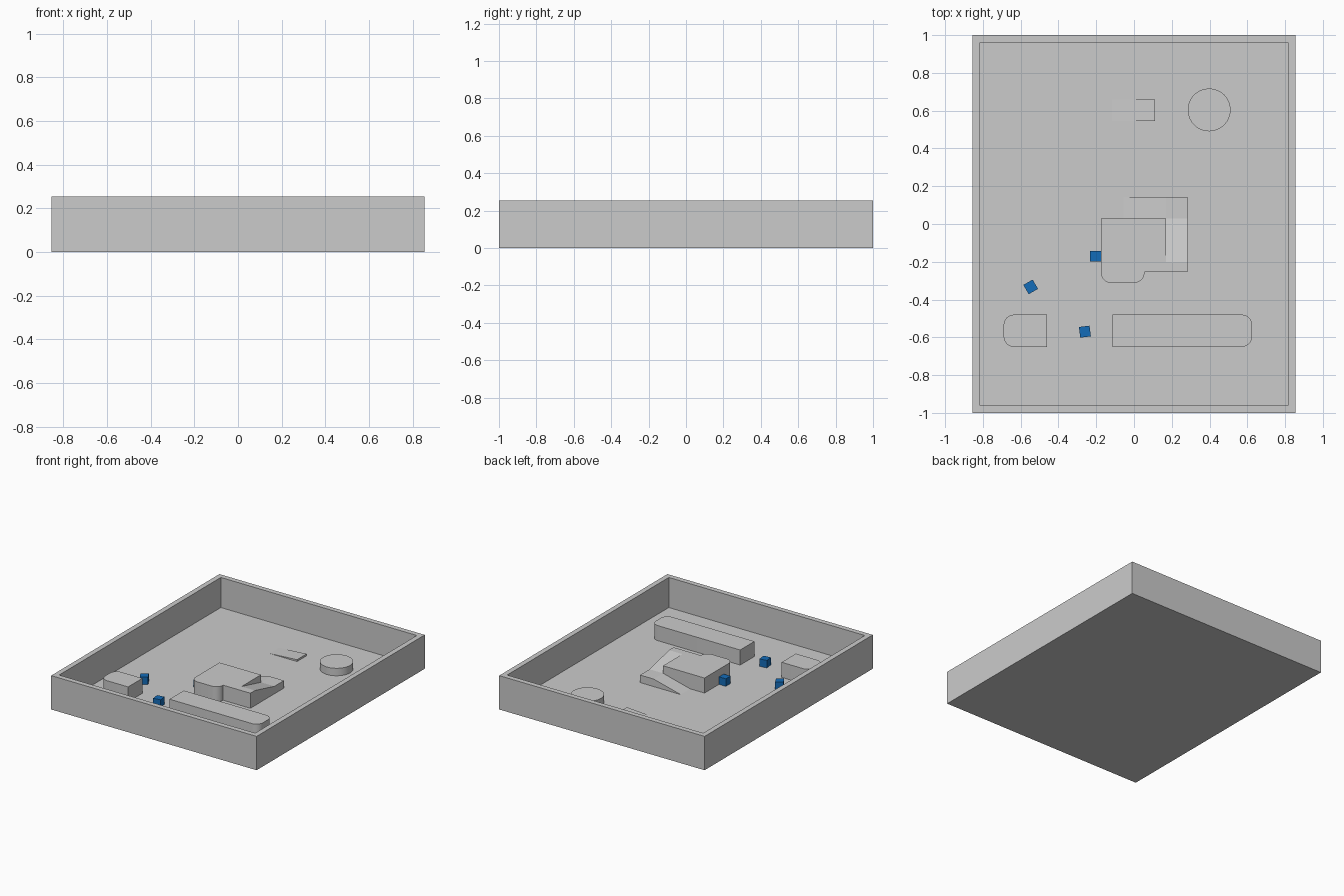
import bpy
import bmesh
import math
from mathutils import Vector

if "Cube" in bpy.data.objects:
    bpy.data.objects.remove(bpy.data.objects["Cube"], do_unlink=True)

UNIT = 0.0566              # wall thickness, the module of the whole layout
FLOOR = UNIT / 2           # top of the tray bottom
LOW = FLOOR + UNIT         # landing level
HIGH = FLOOR + 2 * UNIT    # platform level
RIM = FLOOR + 4 * UNIT


def material(name, color):
    mat = bpy.data.materials.new(name)
    mat.use_nodes = True
    mat.diffuse_color = color
    mat.node_tree.nodes["Principled BSDF"].inputs["Base Color"].default_value = color
    return mat


GREY = material("light grey", (0.6, 0.6, 0.6, 1))
BLUE = material("blue", (0.007, 0.15, 0.48, 1))


def finish(bm, name, mat):
    bmesh.ops.recalc_face_normals(bm, faces=bm.faces)
    mesh = bpy.data.meshes.new(name)
    bm.to_mesh(mesh)
    bm.free()
    mesh.materials.append(mat)
    obj = bpy.data.objects.new(name, mesh)
    bpy.context.collection.objects.link(obj)
    return obj


def smooth(obj):
    bpy.ops.object.select_all(action="DESELECT")
    obj.select_set(True)
    bpy.context.view_layer.objects.active = obj
    bpy.ops.object.shade_smooth_by_angle(angle=math.radians(30))


def prism(name, points, direction, rounded=()):
    """Extrude an outline along a direction, rounding the chosen corners."""
    bm = bmesh.new()
    verts = [bm.verts.new(p) for p in points]
    face = bm.faces.new(verts)
    grown = bmesh.ops.extrude_face_region(bm, geom=[face], use_keep_orig=True)["geom"]
    tops = [g for g in grown if isinstance(g, bmesh.types.BMVert)]
    bmesh.ops.translate(bm, verts=tops, vec=direction)
    if rounded:
        step = Vector(direction)
        edges = [e for e in bm.edges for i in rounded
                 if any((v.co - Vector(points[i])).length < 1e-5 for v in e.verts)
                 and abs((e.verts[0].co - e.verts[1].co).normalized().dot(step.normalized())) > 0.99]
        bmesh.ops.bevel(bm, geom=edges, offset=UNIT * 0.96, segments=10,
                        profile=0.5, affect="EDGES")
    obj = finish(bm, name, GREY)
    if rounded:
        smooth(obj)
    return obj


def plan(name, outline, top, rounded=()):
    prism(name, [(x, y, FLOOR) for x, y in outline], (0, 0, top - FLOOR), rounded)


# Open tray: box with an inset top pushed down to the floor
bm = bmesh.new()
bmesh.ops.create_cube(bm, size=1)
bmesh.ops.scale(bm, verts=bm.verts, vec=(1.71, 2, RIM))
bmesh.ops.translate(bm, verts=bm.verts, vec=(0, 0, RIM / 2))
top = max(bm.faces, key=lambda f: f.calc_center_median().z)
bmesh.ops.inset_region(bm, faces=[top], thickness=0.055)
pit = bmesh.ops.extrude_face_region(bm, geom=[top])["geom"]
bmesh.ops.translate(bm, verts=[g for g in pit if isinstance(g, bmesh.types.BMVert)],
                    vec=(0, 0, FLOOR - RIM))
if top.is_valid:
    bmesh.ops.delete(bm, geom=[top], context="FACES_ONLY")
finish(bm, "tray", GREY)

# Two front barriers, each with one rounded end
plan("short_barrier", [(-0.69, -0.65), (-0.46, -0.65), (-0.46, -0.48), (-0.69, -0.48)],
     HIGH, rounded=(0, 3))
plan("long_barrier", [(-0.115, -0.65), (0.625, -0.65), (0.625, -0.48), (-0.115, -0.48)],
     HIGH, rounded=(1, 2))

# Central platform with a notch for the ramps
X0, X1, X2 = -0.175, 0.17, 0.282
Y0, Y1, Y2 = -0.2, 0.03, 0.143
plan("platform", [(X0, -0.312), (0.055, -0.312), (0.055, -0.255), (X2, -0.255),
                  (X2, Y0), (X1, Y0), (X1, Y1), (X0, Y1)], HIGH, rounded=(0, 1))

# Upper ramp with its landing, then the lower ramp and the shallow wedge
prism("upper_ramp", [(X1, Y0, FLOOR), (X1, Y0, HIGH), (X1, Y1, LOW),
                     (X1, Y2, LOW), (X1, Y2, FLOOR)], (X2 - X1, 0, 0))


def wedge(name, x, y, rise):
    """Slope climbing towards +x and ending at x."""
    prism(name, [(x - 4 * UNIT, y, FLOOR), (x, y, FLOOR), (x, y, FLOOR + rise)],
          (0, 2 * UNIT, 0))


wedge("lower_ramp", X1, Y1, UNIT)
wedge("shallow_wedge", 0.11, 0.545, UNIT / 4)

# Round pedestal
bm = bmesh.new()
bmesh.ops.create_cone(bm, cap_ends=True, segments=64, radius1=2 * UNIT,
                      radius2=2 * UNIT, depth=UNIT)
bmesh.ops.translate(bm, verts=bm.verts, vec=(0.398, 0.604, FLOOR + UNIT / 2))
smooth(finish(bm, "round_pedestal", GREY))

# Loose blue cubes
for i, (x, y, turn) in enumerate([(-0.204, -0.17, 0), (-0.547, -0.333, 30),
                                  (-0.26, -0.57, 7)], 1):
    bm = bmesh.new()
    bmesh.ops.create_cube(bm, size=UNIT)
    cube = finish(bm, f"blue_cube_{i}", BLUE)
    cube.location = (x, y, FLOOR + UNIT / 2)
    cube.rotation_euler.z = math.radians(turn)
